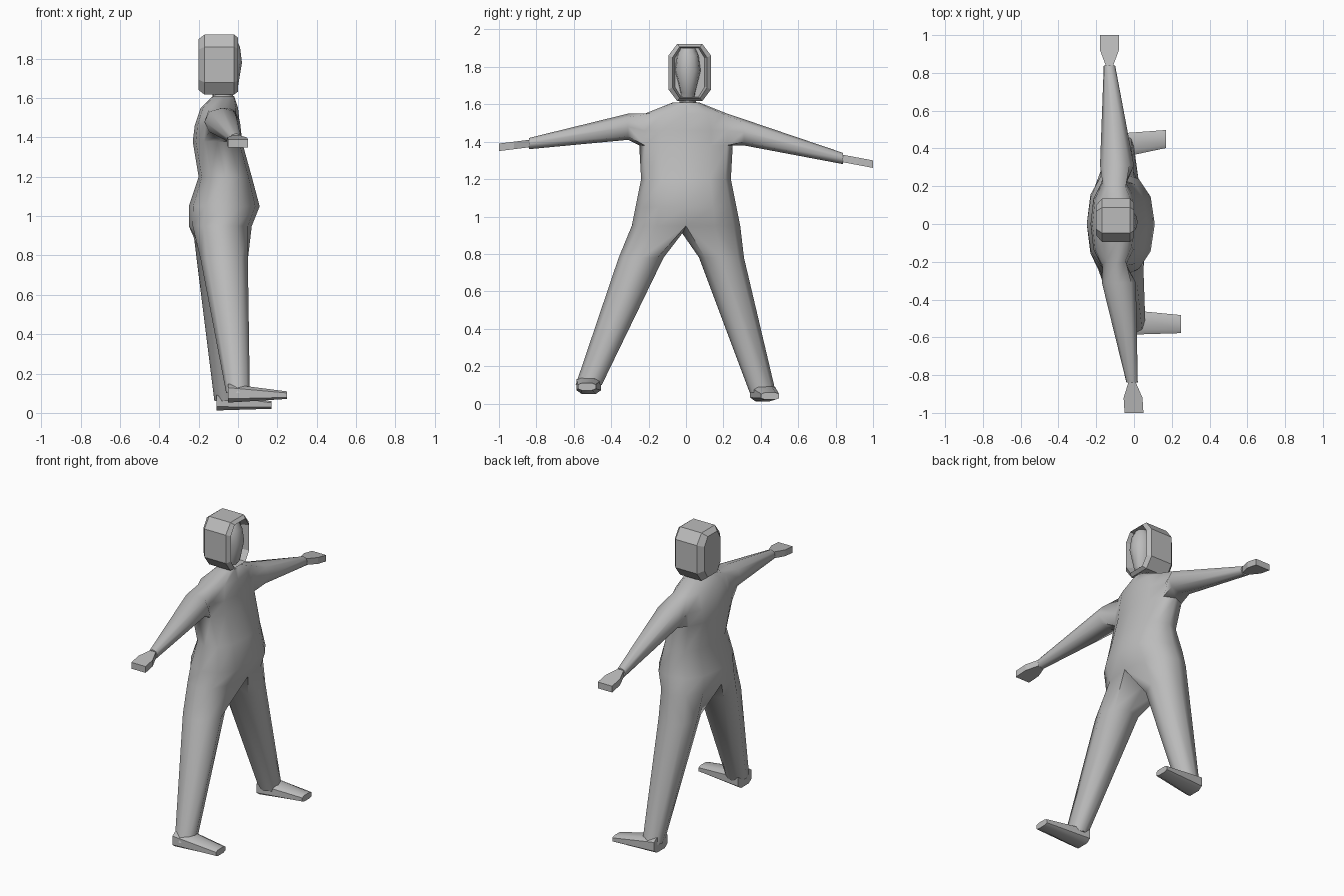
import bpy
import bmesh
from math import cos, sin, pi, radians, copysign
from mathutils import Vector

default_cube = bpy.data.objects.get("Cube")
if default_cube:
    bpy.data.objects.remove(default_cube, do_unlink=True)

grey = bpy.data.materials.new("plain grey")
grey.use_nodes = True
grey.diffuse_color = (0.5, 0.5, 0.5, 1)
grey.node_tree.nodes["Principled BSDF"].inputs["Base Color"].default_value = grey.diffuse_color


def ring(bm, axis, centre, half_a, half_b, sides=8, start=0, power=0.9):
    """Cross-section across one axis; a lower power makes it boxier."""
    plane_axes = [i for i in range(3) if i != "xyz".index(axis)]
    verts = []
    for k in range(sides):
        angle = radians(start) + 2 * pi * k / sides
        point = Vector(centre)
        for i, wave, half in zip(plane_axes, (cos(angle), sin(angle)), (half_a, half_b)):
            point[i] += half * copysign(abs(wave) ** power, wave)
        verts.append(bm.verts.new(point))
    return verts


def taper(bm, axis, first, last, sizes, **shape):
    """Evenly spaced rings from one joint to the next."""
    first, last = Vector(first), Vector(last)
    steps = len(sizes) - 1
    return [ring(bm, axis, first.lerp(last, i / steps), *size, **shape)
            for i, size in enumerate(sizes)]


def stack(bm, sections):
    """Level rings given as height, back, front and half width."""
    return [ring(bm, "z", ((back + front) / 2, 0, height), (front - back) / 2, half, sides=12)
            for height, back, front, half in sections]


def skin(bm, rings, cap_start=True):
    for lower, upper in zip(rings, rings[1:]):
        count = len(lower)
        for k in range(count):
            after = (k + 1) % count
            bm.faces.new((lower[k], lower[after], upper[after], upper[k]))
    if cap_start:
        bm.faces.new(rings[0])
    bm.faces.new(rings[-1])


def finish(bm, name, sharp_angle):
    bmesh.ops.recalc_face_normals(bm, faces=bm.faces)
    mesh = bpy.data.meshes.new(name)
    bm.to_mesh(mesh)
    bm.free()
    mesh.materials.append(grey)
    obj = bpy.data.objects.new(name, mesh)
    bpy.context.collection.objects.link(obj)
    bpy.ops.object.select_all(action="DESELECT")
    obj.select_set(True)
    bpy.context.view_layer.objects.active = obj
    bpy.ops.object.shade_smooth_by_angle(angle=radians(sharp_angle))


# Joints of the pose, which differs a little from side to side
left = dict(name="left", side=1,
            shoulder=(-0.09, 0.31, 1.45), wrist=(-0.13, 0.84, 1.31), fingertip=(-0.13, 1, 1.28),
            hip=(-0.09, 0.19, 0.78), ankle=(-0.06, 0.41, 0.06), toe=(0.17, 0.45, 0.04))
right = dict(name="right", side=-1,
             shoulder=(-0.08, -0.31, 1.48), wrist=(-0.01, -0.84, 1.39), fingertip=(0, -1, 1.37),
             hip=(-0.07, -0.24, 0.78), ankle=(0, -0.52, 0.1), toe=(0.25, -0.53, 0.09))

# Torso from hips and belly up to the neck
bm = bmesh.new()
torso = stack(bm, [(0.95, -0.25, 0.07, 0.29), (1.05, -0.25, 0.11, 0.27), (1.2, -0.2, 0.07, 0.24),
                   (1.38, -0.23, 0.02, 0.25), (1.46, -0.22, 0.01, 0.25),
                   (1.55, -0.19, 0, 0.22), (1.61, -0.13, -0.02, 0.07)])
skin(bm, torso, cap_start=False)
crotch = bm.verts.new((-0.09, -0.02, 0.91))

for limb in (left, right):
    side = limb["side"]

    # Arm grown from an opening in the side of the chest
    low, middle, high = ([level[side * k] for k in (2, 3, 4)] for level in torso[3:6])
    opening = [middle[0], *high, middle[2], *reversed(low)]
    bmesh.ops.delete(bm, geom=[middle[1]], context="VERTS")
    arm = taper(bm, "y", limb["shoulder"], limb["wrist"], [(0.09, 0.07), (0.03, 0.03)])
    skin(bm, [opening] + arm, cap_start=False)

    # Leg grown from its half of the hips
    half_hips = [torso[0][side * k] for k in range(7)] + [crotch]
    leg = taper(bm, "z", limb["hip"], limb["ankle"],
                [(0.12, 0.12 * side), (0.06, 0.07 * side)], start=-45)
    skin(bm, [half_hips] + leg, cap_start=False)

    # Foot from heel to toe
    foot = bmesh.new()
    heel = Vector(limb["ankle"]) - Vector((0.05, 0, 0))
    skin(foot, taper(foot, "x", heel, limb["toe"], [(0.07, 0.05), (0.05, 0.02)],
                     start=22.5, power=0.6))
    finish(foot, limb["name"] + "_foot", 50)

    # Hand as a flat paddle widening from the wrist
    hand = bmesh.new()
    skin(hand, taper(hand, "y", limb["wrist"], limb["fingertip"],
                     [(0.02, 0.02), (0.05, 0.02), (0.05, 0.02)], sides=4, start=45, power=0))
    finish(hand, limb["name"] + "_hand", 20)

finish(bm, "body", 60)

# Head: neck, chin, cheeks, brow and crown
bm = bmesh.new()
skin(bm, stack(bm, [(1.58, -0.13, -0.03, 0.05), (1.64, -0.13, -0.02, 0.04),
                    (1.66, -0.13, 0, 0.04), (1.78, -0.14, 0.02, 0.07),
                    (1.86, -0.14, 0.01, 0.06), (1.9, -0.1, -0.01, 0.04)]))
bmesh.ops.translate(bm, verts=bm.verts, vec=(0, 0.01, 0))
finish(bm, "head", 60)

# Hair: faceted bob, chamfered at the back and recessed around the face
bm = bmesh.new()
skin(bm, [ring(bm, "x", (x, 0.02, 1.77), 0.12 * scale, 0.16 * (1 + scale) / 2,
               start=22.5, power=0.6)
          for x, scale in ((-0.2, 0.7), (-0.17, 1), (-0.02, 1), (0, 0.8), (-0.05, 0.7))])
finish(bm, "hair", 15)
